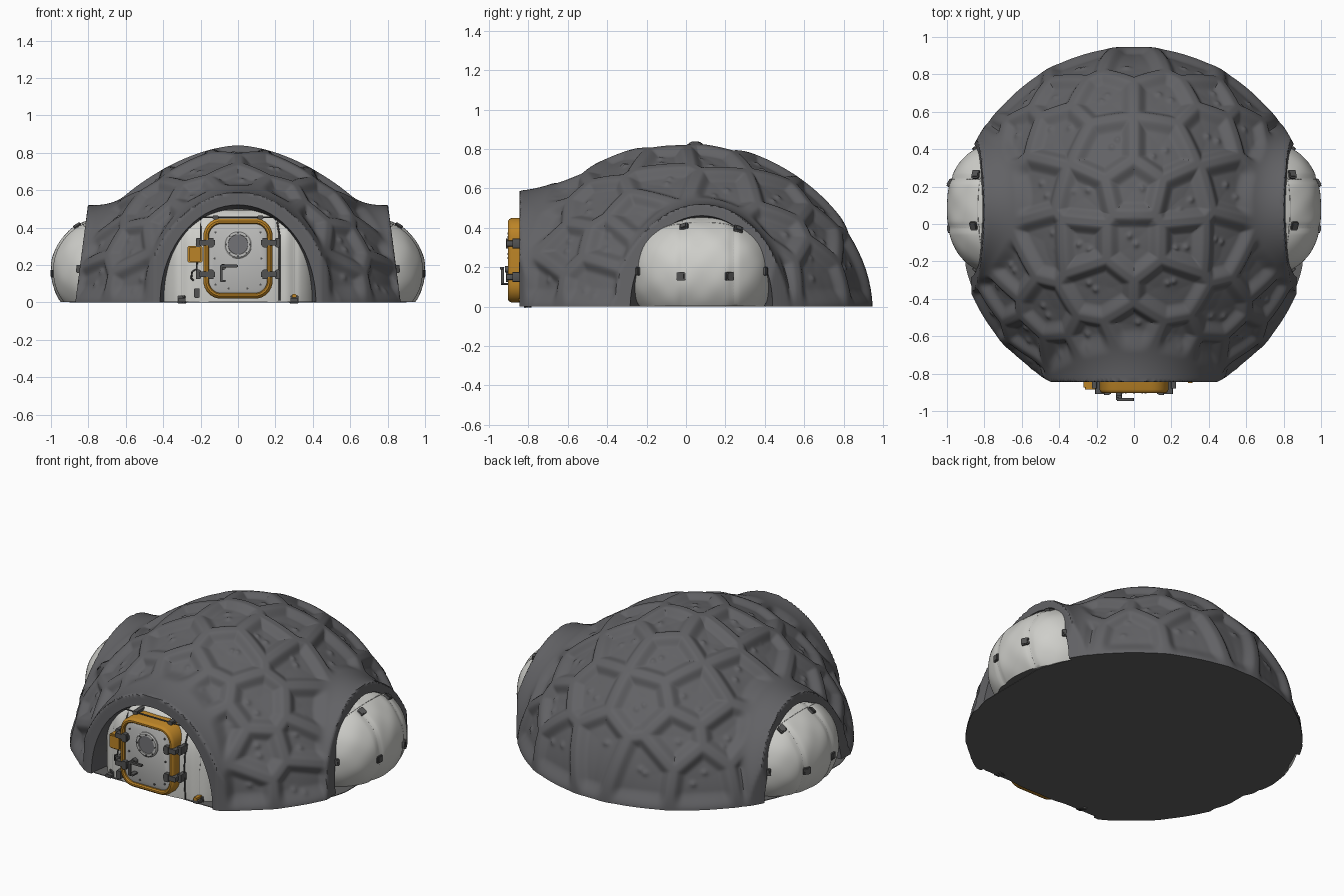
import bpy, bmesh, math, random
from mathutils import Vector, Matrix, kdtree

if "Cube" in bpy.data.objects:
    bpy.data.objects.remove(bpy.data.objects["Cube"])

random.seed(4)


def material(name, r, g, b):
    m = bpy.data.materials.new(name)
    m.diffuse_color = (r, g, b, 1)
    m.use_nodes = True
    m.node_tree.nodes["Principled BSDF"].inputs["Base Color"].default_value = m.diffuse_color
    return m


ROCK = material("shell grey", 0.122, 0.122, 0.13)
BASE = material("base dark grey", 0.118, 0.118, 0.118)
WHITE = material("fabric white", 0.62, 0.62, 0.59)
SEAM = material("seam grey", 0.42, 0.42, 0.41)
PANEL = material("door light grey", 0.5, 0.5, 0.49)
METAL = material("hardware dark grey", 0.085, 0.085, 0.085)
GLASS = material("window grey", 0.17, 0.17, 0.18)
ORANGE = material("orange paint", 0.5, 0.23, 0.02)


def build(name, parts, mats, angle=35, cut=False):
    """Join (verts, faces) parts into one object; downward floor faces take the second material."""
    bm = bmesh.new()
    for verts, faces in parts:
        vs = [bm.verts.new(v) for v in verts]
        for f in faces:
            bm.faces.new([vs[i] for i in f])
    if cut:
        bmesh.ops.bisect_plane(bm, geom=bm.verts[:] + bm.edges[:] + bm.faces[:], plane_co=(0, 0, 0.002),
                               plane_no=(0, 0, 1), clear_inner=True)
        bmesh.ops.holes_fill(bm, edges=[e for e in bm.edges if e.is_boundary])
    bmesh.ops.recalc_face_normals(bm, faces=bm.faces[:])
    me = bpy.data.meshes.new(name)
    bm.to_mesh(me)
    bm.free()
    ob = bpy.data.objects.new(name, me)
    bpy.context.collection.objects.link(ob)
    for m in mats:
        me.materials.append(m)
    finish(ob, angle)
    return ob


def finish(ob, angle):
    bpy.ops.object.select_all(action='DESELECT')
    ob.select_set(True)
    bpy.context.view_layer.objects.active = ob
    bpy.ops.object.shade_smooth_by_angle(angle=math.radians(angle))
    if len(ob.data.materials) > 1:
        for p in ob.data.polygons:
            p.material_index = int(p.normal.z < -0.9 and p.center.z < 0.005)


def loft(rings, closed=False):
    n, k = len(rings[0]), len(rings)
    faces = [(i * n + j, i * n + (j + 1) % n, (i + 1) % k * n + (j + 1) % n, (i + 1) % k * n + j)
             for i in range(k if closed else k - 1) for j in range(n)]
    if not closed:
        faces += [tuple(range(n)), tuple(range((k - 1) * n, k * n))]
    return [v for r in rings for v in r], faces


def rrect(cx, cz, w, h, r, y, seg=6):
    pts = []
    for q, (sx, sz) in enumerate(((1, 1), (-1, 1), (-1, -1), (1, -1))):
        for i in range(seg + 1):
            a = math.pi / 2 * (q + i / seg)
            pts.append((cx + sx * (w / 2 - r) + r * math.cos(a), y, cz + sz * (h / 2 - r) + r * math.sin(a)))
    return pts


def ellipse(cx, cz, a, b, y, n=24):
    return [(cx + a * math.cos(t * math.tau / n), y, cz + b * math.sin(t * math.tau / n)) for t in range(n)]


def box(cx, cz, w, h, y0, y1, r=0.006):
    return loft([rrect(cx, cz, w, h, r, y0, 2), rrect(cx, cz, w, h, r, y1, 2)])


def disc(cx, cz, r, y0, y1, n=24):
    return loft([ellipse(cx, cz, r, r, y0, n), ellipse(cx, cz, r, r, y1, n)])


def block(mat, size):
    vs, fs = box(0, 0, size[0], size[2], -size[1] / 2, size[1] / 2)
    return [mat @ Vector(v) for v in vs], fs


def tubes(name, paths, radius, mat):
    cu = bpy.data.curves.new(name, 'CURVE')
    cu.dimensions, cu.bevel_depth, cu.bevel_resolution = '3D', radius, 1
    cu.use_fill_caps = True
    for path in paths:
        sp = cu.splines.new('POLY')
        sp.points.add(len(path) - 1)
        for p, co in zip(sp.points, path):
            p.co = (*co, 1)
    cu.materials.append(mat)
    bpy.context.collection.objects.link(bpy.data.objects.new(name, cu))


def smooth(a, b, x):
    t = min(1, max(0, (x - a) / (b - a)))
    return t * t * (3 - 2 * t)


# ---- Shell: dome (flatter towards the sides) with arched hoods and sunken cells ----
def dome(d):
    h = math.hypot(d.x, d.y)
    n = 1.92 - 0.26 * (d.x / (h + 1e-9)) ** 2
    return ((h / 0.95) ** n + (d.z / 0.84) ** n) ** (-1 / n)


def arch(lat, up, c, a, b):
    A = (lat / a) ** 2 + (up / b) ** 2 + 1e-9
    B = -2 * lat * c / a ** 2
    return min(2, (-B + math.sqrt(B * B - 4 * A * ((c / a) ** 2 - 1))) / (2 * A))


def blend_max(a, b, k):
    return max(a, b) + max(k - abs(a - b), 0) ** 2 / (4 * k)


# cell centres seen from the top (x, y), then lower rings (degrees from the back, z)
top = [(0, .87), (.17, .7), (.14, .4), (.43, .5), (.42, .72), (.28, .13), (0, .2), (0, -.1), (.5, -.1),
       (.55, .2), (.2, -.35), (.5, -.5), (0, -.6), (.2, -.66), (.66, .5), (.72, -.27), (.3, -.1)]
low = [(20, .24), (41, .2), (62, .24), (118, .35), (122, .12), (137, .32), (143, .11), (152, .42)]
seeds = []
for x, y in top:
    d = Vector((x, y, 0.84 * (1 - (math.hypot(x, y) / 0.95) ** 1.9) ** (1 / 1.9)))
    seeds.append(d)
for deg, z in low:
    r = 0.95 * (1 - (z / 0.84) ** 1.9) ** (1 / 1.9)
    seeds.append(Vector((r * math.sin(math.radians(deg)), r * math.cos(math.radians(deg)), z)))
seeds = [s * (dome(s.normalized()) / s.length) for s in seeds]
seeds += [Vector((-s.x, s.y, s.z)) for s in seeds if s.x > 0.01]
cells, nubs = kdtree.KDTree(len(seeds)), kdtree.KDTree(len(seeds) * 2)
for i, s in enumerate(seeds):
    cells.insert(s, i)
    for k in range(2):
        n = s + Vector([random.uniform(-.06, .06) for _ in range(3)])
        nubs.insert(n * (dome(n.normalized()) / n.length), 2 * i + k)
cells.balance()
nubs.balance()


def shell_point(d):
    R = dome(d)
    p = d * R
    near = cells.find_n(p, 4)
    c0 = near[0][0]
    edge = min(((c0 + c[0]) / 2 - p).dot((c[0] - c0).normalized()) for c in near[1:])
    sunk = 0.036 * smooth(0.014, 0.075, edge) + 0.005 * smooth(0.06, 0.15, edge)
    sunk -= 0.011 * math.exp(-(nubs.find(p)[2] / 0.017) ** 2) * smooth(0.05, 0.08, edge)
    sunk *= 0.12 + 0.88 * smooth(0, 0.1, p.z)
    hood = R
    if d.y < 0:
        sunk *= smooth(1.02, 1.13, math.hypot(p.x / 0.47, p.z / 0.58))
        hood = blend_max(hood, min(arch(d.x, d.z, 0, 0.47, 0.585), 0.845 / max(1e-6, -d.y)), 0.2)
    if abs(p.x) > 0.4:
        sunk *= smooth(1.02, 1.13, math.hypot((p.y - 0.08) / 0.42, p.z / 0.53))
        hood = blend_max(hood, min(arch(d.y, d.z, 0.08, 0.42, 0.52), 0.87 / (abs(d.x) + 0.13 * d.z)), 0.09)
    hood = min(hood, max(R, 0.955 / (math.hypot(d.x, d.y) + 1e-6)))
    R = min(hood - sunk, 0.845 / max(1e-6, -d.y), 0.87 / (abs(d.x) + 0.13 * d.z + 1e-6))
    return d * R


NA, NT = 480, 140
rings = []
for i in range(1, NT + 1):
    t = math.pi / 2 * i / NT
    rings.append([shell_point(Vector((math.sin(t) * math.cos(a * math.tau / NA), math.sin(t) * math.sin(a * math.tau / NA),
                                      max(0, math.cos(t))))) for a in range(NA)])
for v in rings[-1]:
    v.z = 0
shell = build("rock_shell", [loft(rings)], [ROCK, BASE], 40)

# tapered arch openings cut in the front and both sides
front_cut = loft([ellipse(0, 0, .455, .565, -1.1, 72), ellipse(0, 0, .38, .48, -.6, 72)])
side_cuts = []
for s in (-1, 1):
    vs, fs = loft([ellipse(.08, 0, .41, .52, 1.1, 72), ellipse(.08, 0, .31, .42, .6, 72)])
    side_cuts.append(([(s * y, x, z) for x, y, z in vs], fs))
cutter = build("opening_cutter", [front_cut] + side_cuts, [ROCK])
cutter.hide_render = True
mod = shell.modifiers.new("openings", 'BOOLEAN')
mod.operation, mod.solver, mod.object = 'DIFFERENCE', 'EXACT', cutter
bpy.context.view_layer.objects.active = shell
bpy.ops.object.modifier_apply(modifier=mod.name)
bpy.data.objects.remove(cutter)
finish(shell, 40)

# thin floor closing the openings underneath
floor = [Vector((math.cos(a * math.tau / 128), math.sin(a * math.tau / 128), 0)) * 0.93 for a in range(128)]
floor = [Vector((max(-.9, min(.9, v.x)), max(-.83, v.y), 0)) for v in floor]
build("floor_plate", [loft([floor, [v + Vector((0, 0, .004)) for v in floor]])], [BASE])


# ---- Inflated fabric pods with seams and clips ----
def pod(name, place, rl, ro, rz, n, m, seams, clips):
    def surf(t, th, lift=0.0):
        q = (1 - abs(t) ** n) ** (1 / n)
        dip = sum(0.007 * math.exp(-((t * rl - s) / 0.016) ** 2) for s in seams)
        q *= 1 - dip / ro + 0.006 * math.sin(th * 9) * math.cos(t * 14) + lift / ro
        c, s = math.cos(th), math.sin(th)
        e = 2 / m
        return place(t * rl, ro * q * math.copysign(abs(c) ** e, c), rz * q * math.copysign(abs(s) ** e, s))
    rings = [[surf(math.sin(math.radians(-89 + 178 * i / 70)), j * math.tau / 96) for j in range(96)]
             for i in range(71)]
    build(name, [loft(rings)], [WHITE, BASE], 50, cut=True)
    lines = [[surf(s / rl, -0.6 + 2.4 * k / 40, -0.0005) for k in range(41)] for s in seams]
    lines += [[surf(-0.93 + 1.86 * k / 40, 1.05, -0.0005) for k in range(41)]]
    tubes(name + "_seams", [[p for p in l if p.z > 0.006] for l in lines], 0.0018, SEAM)
    parts = []
    for lat, th in clips:
        t = lat / rl
        p = surf(t, th)
        u, v = surf(t + 0.02, th) - p, surf(t, th + 0.05) - p
        w = u.cross(v).normalized()
        u = v.cross(w).normalized()
        M = Matrix((u, w, v.normalized())).transposed().to_4x4()
        parts.append(block(Matrix.Translation(p) @ M, (0.046, 0.018, 0.042)))
        parts.append(block(Matrix.Translation(p) @ M, (0.03, 0.026, 0.034)))
    build(name + "_clips", parts, [METAL])


side_clips = [(-.105, -.05), (.14, -.05), (-.09, .95), (.185, .95), (-.325, .05), (.325, .05)]
for s, nm in ((1, "right_pod"), (-1, "left_pod")):
    pod(nm, lambda l, o, u, s=s: Vector((s * (0.66 + o), 0.08 + l, 0.17 + u)), 0.36, 0.34, 0.295, 2.4, 2.1,
        (-.1, .16), side_clips)
pod("front_pod", lambda l, o, u: Vector((l, -0.5 - o, 0.13 + u)), 0.425, 0.345, 0.395, 3.4, 3.4,
    (-.3, -.225, .225, .3), [(.3, -.15), (-.3, -.15)])

# ---- Door ----
CZ = 0.235
frame = [(0, -.70), (0, -.885), (.006, -.897), (.014, -.903), (.024, -.903), (.03, -.895), (.03, -.70)]
build("door_frame", [loft([rrect(0, CZ, .37 - 2 * i, .43 - 2 * i, .095 - i, y, 8) for i, y in frame], True)], [ORANGE])
build("door_panel", [loft([rrect(0, CZ, .32, .38, .07, -.70, 8), rrect(0, CZ, .32, .38, .07, -.882, 8),
                           rrect(0, CZ, .29, .35, .06, -.890, 8)])], [PANEL])
build("window_rim", [loft([ellipse(0, .31, r, r, y, 32) for r, y in
                           ((.075, -.88), (.075, -.897), (.068, -.902), (.054, -.902), (.05, -.88))], True)], [PANEL])
build("window", [disc(0, .31, .054, -.88, -.897, 32)], [GLASS])
bolts = [disc(.062 * math.cos(a * math.pi / 4), .31 + .062 * math.sin(a * math.pi / 4), .005, -.89, -.906, 8)
         for a in range(8)]
bolts += [disc(sx * x, CZ + z, .006, -.88, -.896, 8) for sx in (-1, 1)
          for x, z in ((.12, .14), (.125, 0), (.12, -.14), (.05, -.16))]
build("door_bolts", bolts, [METAL], 30)

# hinges and latches on both sides of the door
hinges = []
for sx in (-1, 1):
    for z in (.32, .15):
        hinges += [box(sx * .165, z, .085, .03, -.84, -.91), box(sx * .145, z, .03, .05, -.86, -.915),
                   box(sx * .212, z, .026, .05, -.78, -.88)]
build("door_hinges", hinges, [METAL])

# handle
build("door_handle", [disc(-.08, .19, .016, -.88, -.92, 16), box(-.09, .155, .014, .09, -.925, -.94),
                      box(-.045, .195, .09, .014, -.93, -.945), box(-.08, .115, .03, .012, -.89, -.935)], [METAL])

# control box with its cable
build("control_box", [loft([rrect(-.23, .258, .08, .09, .012, y) for y in (-.74, -.875)]),
                      loft([rrect(-.23, .258, .066, .076, .01, y) for y in (-.87, -.885)])], [ORANGE])
tubes("box_cable", [[(-.22, -.86, .215), (-.22, -.87, .18), (-.245, -.86, .165), (-.25, -.85, .13), (-.24, -.83, .12)]],
      .005, METAL)

# rails over and beside the door
tubes("door_rails", [[(-.2, -.72, .43), (-.2, -.83, .455), (.2, -.83, .455), (.2, -.72, .43)],
                     [(.222, -.835, .01), (.222, -.845, .2), (.222, -.83, .36), (.21, -.78, .43)],
                     [(-.2, -.83, .25), (-.2, -.83, .36), (-.2, -.78, .43)]], .0045, METAL)
build("rail_brackets", [box(x, .455, .03, .022, -.7, -.842) for x in (-.12, .12)]
      + [box(-.22, .05, .03, .05, -.79, -.86)] + [box(x, .015, .04, .02, -.76, -.845) for x in (-.3, .3)], [METAL])
build("floor_tab", [box(.3, .035, .025, .018, -.76, -.85)], [ORANGE])
